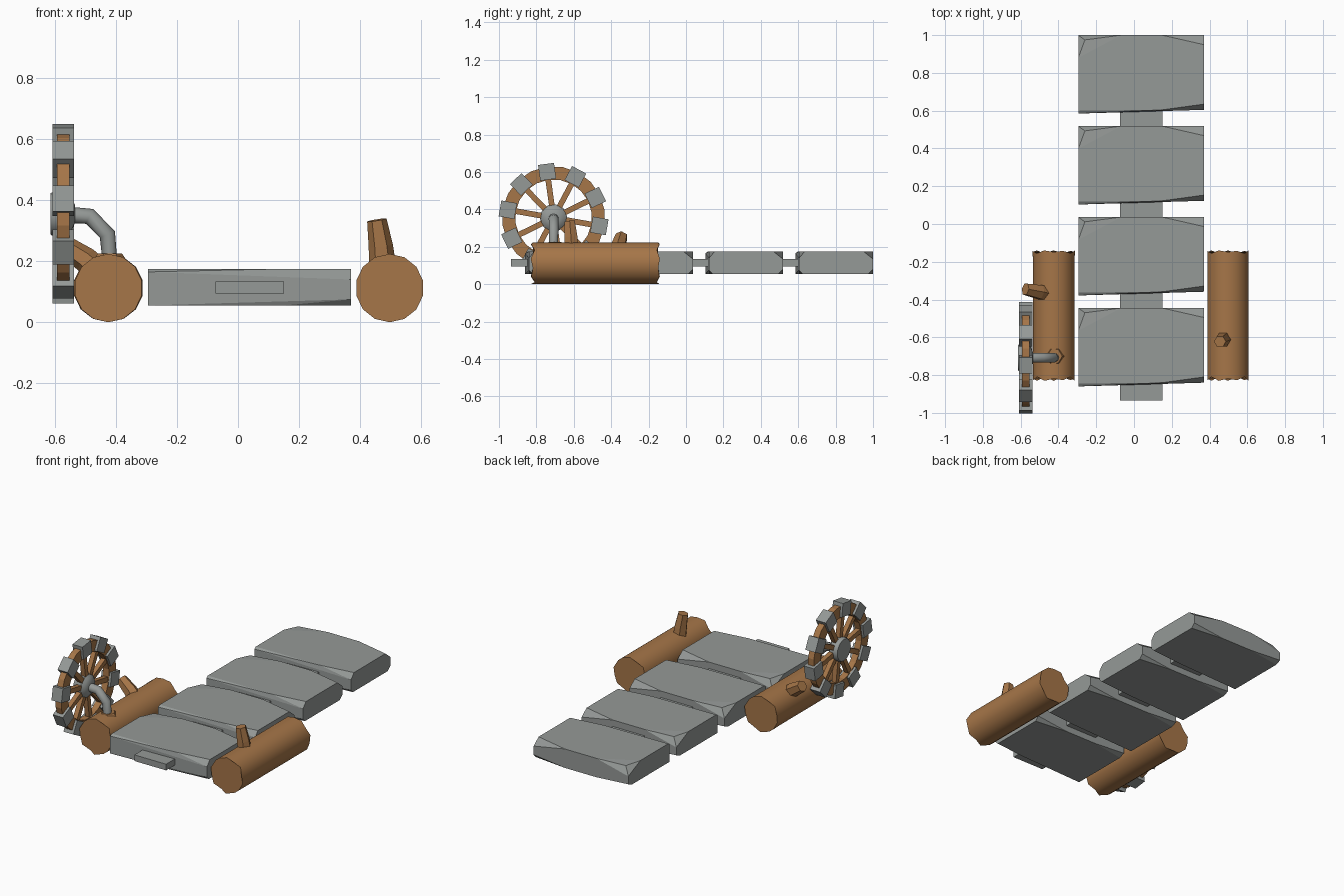
import bpy, bmesh, math
from mathutils import Vector, Matrix

if "Cube" in bpy.data.objects:
    bpy.data.objects.remove(bpy.data.objects["Cube"])


def material(name, col):
    m = bpy.data.materials.new(name)
    m.diffuse_color = (*col, 1)
    m.use_nodes = True
    m.node_tree.nodes["Principled BSDF"].inputs["Base Color"].default_value = m.diffuse_color
    return m


GREY = material("stone grey", (0.30, 0.32, 0.31))
BROWN = material("wood brown", (0.38, 0.18, 0.065))


def finish(bm, name, mat, smooth=None):
    bmesh.ops.recalc_face_normals(bm, faces=bm.faces)
    me = bpy.data.meshes.new(name)
    bm.to_mesh(me)
    bm.free()
    me.materials.append(mat)
    ob = bpy.data.objects.new(name, me)
    bpy.context.collection.objects.link(ob)
    if smooth:
        bpy.context.view_layer.objects.active = ob
        ob.select_set(True)
        bpy.ops.object.shade_smooth_by_angle(angle=math.radians(smooth))
        ob.select_set(False)
    return ob


def box(name, lo, hi, mat):
    lo, hi = Vector(lo), Vector(hi)
    bm = bmesh.new()
    bmesh.ops.create_cube(bm, size=1, matrix=Matrix.Translation((lo + hi) / 2) @ Matrix.Diagonal((*(hi - lo), 1)))
    return finish(bm, name, mat)


def loft(name, rings, mat, smooth=None, closed=False):
    bm = bmesh.new()
    vs = [[bm.verts.new(p) for p in r] for r in rings]
    n = len(vs[0])
    pairs = list(zip(vs, vs[1:])) + ([(vs[-1], vs[0])] if closed else [])
    for a, b in pairs:
        for i in range(n):
            bm.faces.new((a[i], a[(i + 1) % n], b[(i + 1) % n], b[i]))
    if not closed:
        bm.faces.new(vs[0])
        bm.faces.new(vs[-1])
    return finish(bm, name, mat, smooth)


def tube(name, pts, radii, sides, mat, smooth=None):
    pts = [Vector(p) for p in pts]
    rings = []
    for i, p in enumerate(pts):
        d = (pts[min(i + 1, len(pts) - 1)] - pts[max(i - 1, 0)]).normalized()
        u = d.cross(Vector((0, 1, 0.02))).normalized()
        v = d.cross(u)
        rings.append([p + radii[i] * (u * math.cos(t) + v * math.sin(t))
                      for t in (2 * math.pi * k / sides for k in range(sides))])
    return loft(name, rings, mat, smooth)


# Stone slabs with chipped corners, each with a connecting stud in front
T, B = 0.175, 0.055
SLAB = [(-.07, 0, T), (.15, 0, T), (-.07, .395, T), (.15, .395, T),
        (-.07, 0, B), (.15, 0, B), (-.07, .395, B), (.15, .395, B),
        (.37, .03, T), (.37, 0, .14), (.37, 0, .075), (.37, .02, B),
        (.37, .345, T), (.37, .395, .135), (.37, .395, .08), (.37, .37, B),
        (-.295, -.02, .165), (-.295, -.005, T), (-.295, -.02, B), (-.295, .275, T),
        (-.26, .37, .17), (-.295, .395, .12), (-.295, .395, .07), (-.295, .36, B)]
for k in range(4):
    y0 = -0.84 + 0.4815 * k
    bm = bmesh.new()
    for x, y, z in SLAB:
        bm.verts.new((x, y + y0, z))
    bmesh.ops.convex_hull(bm, input=bm.verts)
    bmesh.ops.dissolve_limit(bm, angle_limit=0.02, verts=bm.verts, edges=bm.edges)
    finish(bm, f"slab_{k + 1}", GREY)
    box(f"slab_stud_{k + 1}", (-.073, y0 - .095, .095), (.15, y0 + .03, .134), GREY)


# Fallen logs with ragged ends
def log(name, cx, back_flare):
    n = 14
    rings = []
    for y, s, jag in ((-.822, 1, -.008), (-.77, 1, 0), (-.2, 1, 0), (-.146, back_flare, .006)):
        ring = []
        for i in range(n):
            t = 2 * math.pi * i / n - math.pi / 2
            wob = (1, -1.6, .6, -.4)[i % 4]
            ring.append((cx + .112 * s * math.cos(t), y + jag * wob, .112 + .112 * math.sin(t)))
        rings.append(ring)
    return loft(name, rings, BROWN, 40)


log("right_log", .497, 1)
log("left_log", -.425, 1.03)
tube("right_branch", [(.475, -.61, .17), (.468, -.615, .25), (.455, -.622, .335)], [.045, .04, .032], 6, BROWN)
tube("left_branch", [(-.44, -.375, .15), (-.5, -.36, .205), (-.575, -.345, .255)], [.046, .042, .034], 6, BROWN)
tube("axle_socket", [(-.42, -.7, .18), (-.42, -.7, .225)], [.07, .04], 6, BROWN)

# Wheel: rim, spokes and grey blocks around the x axis
CY, CZ, CX = -.708, .355, -.573


def polar(x, r, a):
    return (x, CY + r * math.cos(a), CZ + r * math.sin(a))


A0 = math.radians(-10)
angles = [A0 + math.tau * i / 10 for i in range(10)]
loft("wheel_rim", [[polar(x, r, A0 + math.tau * i / 20) for x, r in
                    ((-.593, .205), (-.593, .276), (-.553, .276), (-.553, .205))] for i in range(20)],
     BROWN, closed=True)
for i, a in enumerate(angles):
    for name, r0, r1, wid, thick, mat in (("wheel_block", .206, .291, .086, .07, GREY),
                                          ("wheel_spoke", .04, .215, .03, .03, BROWN)):
        bm = bmesh.new()
        bmesh.ops.create_cube(bm, size=1, matrix=Matrix.Translation((CX, CY, CZ)) @ Matrix.Rotation(a, 4, 'X')
                              @ Matrix.Translation((0, (r0 + r1) / 2, 0)) @ Matrix.Diagonal((thick, r1 - r0, wid, 1)))
        finish(bm, f"{name}_{i + 1}", mat)

# Hub and bent axle reaching down into the left log
loft("wheel_hub", [[polar(x, r, math.tau * i / 16) for i in range(16)] for x, r in
                   ((-.614, .068), (-.605, .073), (-.562, .073), (-.545, .055), (-.535, .03))], GREY, 40)
tube("bent_axle", [(-.56, CY, .352), (-.487, CY, .347), (-.428, CY, .288), (-.42, CY, .2)],
     [.027, .027, .027, .024], 10, GREY, 50)
